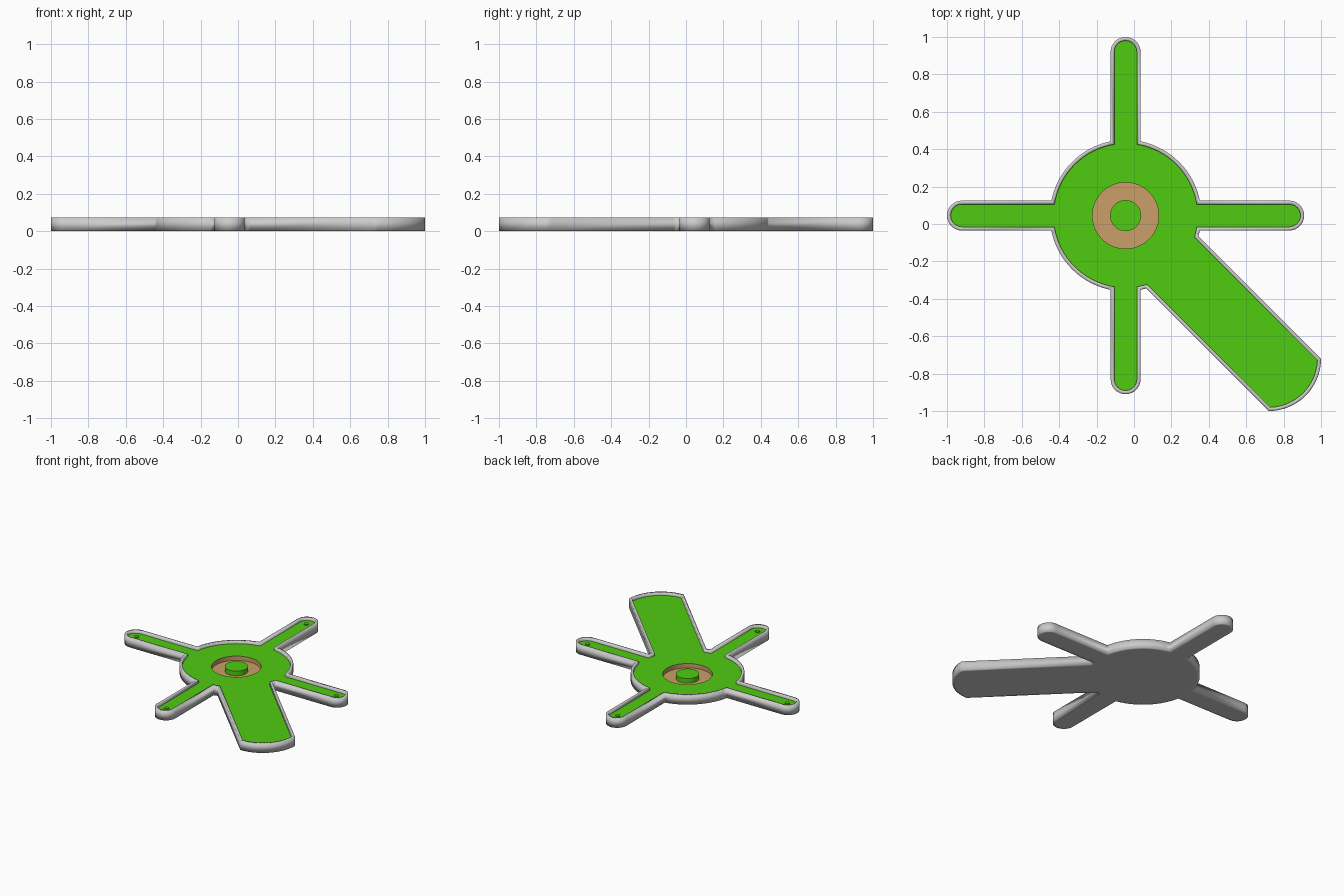
import bpy, bmesh
from math import sin, cos, asin, radians, pi

if "Cube" in bpy.data.objects:
    bpy.data.objects.remove(bpy.data.objects["Cube"])

CX, CY = -0.045, 0.045            # hub centre
HUB_R, RIM = 0.405, 0.02
TOP, FLOOR, GROOVE = 0.073, 0.052, 0.018
RING_R, KNOB_R = 0.177, 0.083
# arms: angle, half width, centre distance of end arc, end arc radius
ARMS = [(-90, 0.08, 0.875, 0.08), (-45, 0.198, 1.082, 0.28),
        (0, 0.08, 0.875, 0.08), (90, 0.08, 0.875, 0.08), (180, 0.08, 0.875, 0.08)]


def material(name, rgb):
    m = bpy.data.materials.new(name)
    m.diffuse_color = (*rgb, 1)
    m.use_nodes = True
    m.node_tree.nodes["Principled BSDF"].inputs["Base Color"].default_value = m.diffuse_color
    return m


def outline(inset):
    """Hub-and-arms silhouette, counter-clockwise, shrunk by inset."""
    pts = []
    R = HUB_R - inset
    for i, (deg, w, c, r) in enumerate(ARMS):
        w, r, a = w - inset, r - inset, radians(deg)
        half = asin(min(1, w / r))
        for k in range(17):                      # rounded arm end
            t = -half + 2 * half * k / 16
            u, v = c + r * cos(t), r * sin(t)
            pts.append((CX + u * cos(a) - v * sin(a), CY + u * sin(a) + v * cos(a)))
        nxt = ARMS[(i + 1) % len(ARMS)]          # hub arc to the next arm
        start = a + asin(w / R)
        end = radians(nxt[0]) - asin((nxt[1] - inset) / R)
        if end < start:
            end += 2 * pi
        n = 16 if end - start > 0.5 else 3
        for k in range(n + 1):
            t = start + (end - start) * k / n
            pts.append((CX + R * cos(t), CY + R * sin(t)))
    return pts


def circle(r, x=CX, y=CY, n=64):
    return [(x + r * cos(2 * pi * k / n), y + r * sin(2 * pi * k / n)) for k in range(n)]


def loop(bm, pts, z):
    return [bm.verts.new((x, y, z)) for x, y in pts]


def bridge(bm, a, b):
    for i in range(len(a)):
        j = (i + 1) % len(a)
        bm.faces.new((a[i], a[j], b[j], b[i]))


def finish(name, bm, mat=None, smooth_all=False):
    me = bpy.data.meshes.new(name)
    bm.to_mesh(me)
    bm.free()
    ob = bpy.data.objects.new(name, me)
    bpy.context.collection.objects.link(ob)
    if mat:
        me.materials.append(mat)
    if smooth_all:
        for p in me.polygons:
            p.use_smooth = True
    else:
        bpy.ops.object.select_all(action='DESELECT')
        ob.select_set(True)
        bpy.context.view_layer.objects.active = ob
        bpy.ops.object.shade_smooth_by_angle(angle=radians(35))
    return ob


def peg(name, r, x, y, z0, z1, n):
    bm = bmesh.new()
    low, high = loop(bm, circle(r, x, y, n), z0), loop(bm, circle(r, x, y, n), z1)
    bridge(bm, low, high)
    bm.faces.new(high)
    finish(name, bm, green)


green = material("green", (0.08, 0.6, 0.005))
tan = material("tan", (0.6, 0.35, 0.14))
outer, inner = outline(0), outline(RIM)

# grey tray: underside, outer wall, rim and inner wall, softly shaded
bm = bmesh.new()
under = loop(bm, inner, 0)
rings = [under, loop(bm, outer, 0), loop(bm, outer, TOP),
         loop(bm, inner, TOP), loop(bm, inner, FLOOR)]
for a, b in zip(rings, rings[1:]):
    bridge(bm, a, b)
bm.faces.new(under[::-1])
finish("tray", bm, smooth_all=True)

# green floor panel with a round opening
bm = bmesh.new()
edges = []
for pts in (inner, circle(RING_R)):
    vs = loop(bm, pts, FLOOR)
    edges += [bm.edges.new((vs[i - 1], vs[i])) for i in range(len(vs))]
bmesh.ops.triangle_fill(bm, use_beauty=True, edges=edges, normal=(0, 0, 1))
for f in bm.faces:
    f.normal_update()
    if f.normal.z < 0:
        f.normal_flip()
finish("floor_panel", bm, green)

# tan ring groove around the hub
bm = bmesh.new()
rings = [loop(bm, circle(RING_R), FLOOR), loop(bm, circle(RING_R), GROOVE),
         loop(bm, circle(KNOB_R), GROOVE)]
for a, b in zip(rings, rings[1:]):
    bridge(bm, a, b)
finish("ring_groove", bm, tan)

# centre knob and one small peg near each narrow arm end
peg("centre_knob", KNOB_R, CX, CY, GROOVE, 0.055, 64)
for k in range(4):
    a = k * pi / 2
    peg(f"arm_peg_{k + 1}", 0.017, CX + 0.868 * cos(a), CY + 0.868 * sin(a), FLOOR, 0.06, 20)
